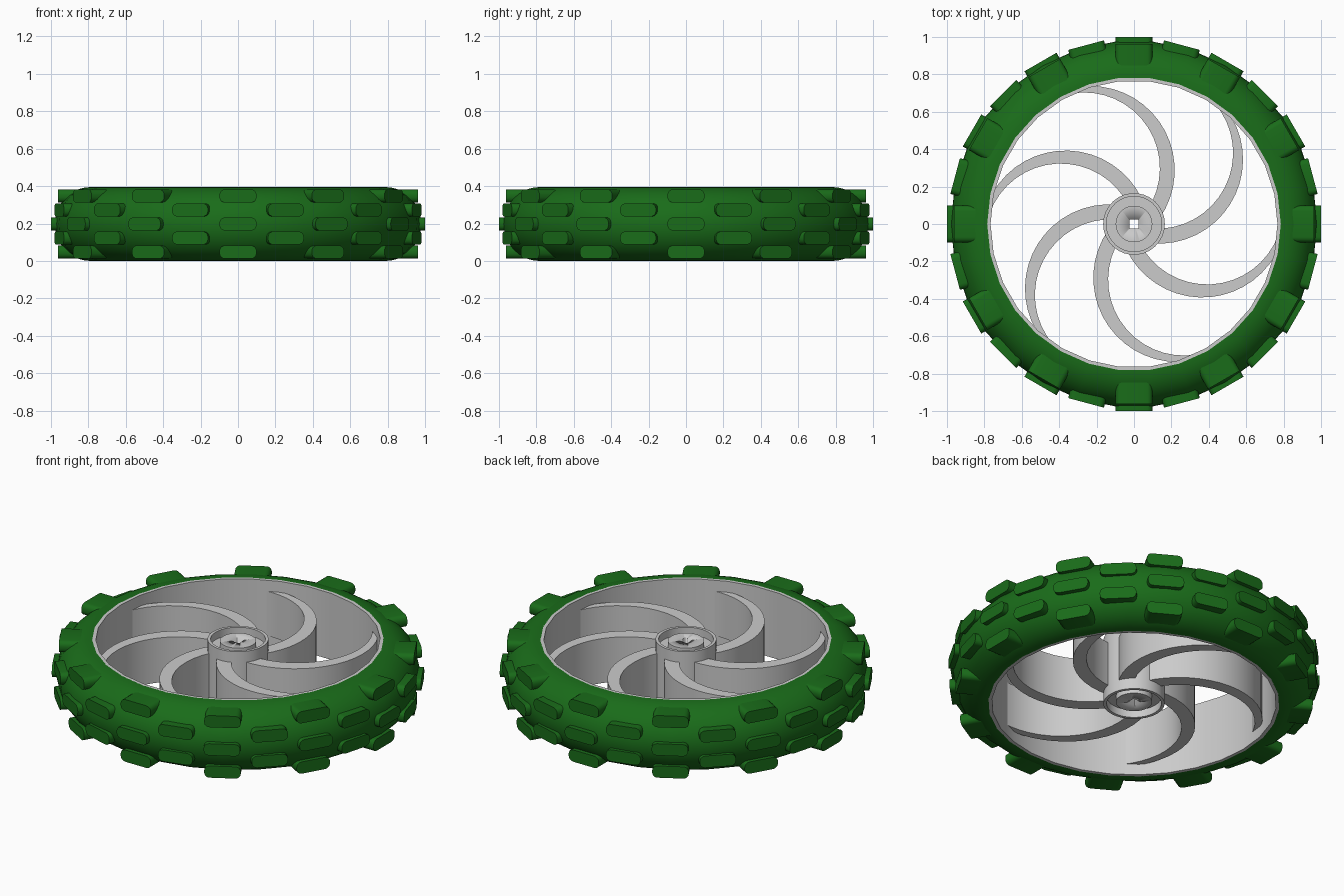
import bpy, bmesh, math
from mathutils import Matrix, Vector

if "Cube" in bpy.data.objects:
    bpy.data.objects.remove(bpy.data.objects["Cube"])

H = 0.395            # wheel width along z
MID = H / 2
SIDES = 30

green = bpy.data.materials.new("green_rubber")
green.diffuse_color = (0.01, 0.15, 0.01, 1)
green.use_nodes = True
green.node_tree.nodes["Principled BSDF"].inputs["Base Color"].default_value = green.diffuse_color


def finish(name, bm, mat=None, angle=35):
    bmesh.ops.recalc_face_normals(bm, faces=bm.faces[:])
    me = bpy.data.meshes.new(name)
    bm.to_mesh(me)
    bm.free()
    ob = bpy.data.objects.new(name, me)
    bpy.context.collection.objects.link(ob)
    if mat:
        me.materials.append(mat)
    bpy.ops.object.select_all(action='DESELECT')
    bpy.context.view_layer.objects.active = ob
    ob.select_set(True)
    bpy.ops.object.shade_smooth_by_angle(angle=math.radians(angle))
    return ob


def lathe(name, profile, mat=None, closed=True):
    """Revolve (r, z) points around z."""
    bm = bmesh.new()
    vs = [bm.verts.new((r, 0, z)) for r, z in profile]
    pairs = list(zip(vs, vs[1:])) + ([(vs[-1], vs[0])] if closed else [])
    edges = [bm.edges.new(p) for p in pairs]
    bmesh.ops.spin(bm, geom=vs + edges, cent=(0, 0, 0), axis=(0, 0, 1),
                   angle=math.tau, steps=SIDES)
    bmesh.ops.remove_doubles(bm, verts=bm.verts[:], dist=1e-5)
    return finish(name, bm, mat)


def prism(bm, points, direction):
    """Extrude a closed outline along a direction."""
    face = bm.faces.new([bm.verts.new(p) for p in points])
    ext = bmesh.ops.extrude_face_region(bm, geom=[face], use_keep_orig=True)
    new = [g for g in ext["geom"] if isinstance(g, bmesh.types.BMVert)]
    bmesh.ops.translate(bm, verts=new, vec=direction)


# Tyre: half-round section
section = [(0.785, 0.0), (0.785, H)]
for i in range(21):
    a = math.pi / 2 - math.pi * i / 20
    section.append((0.787 + 0.193 * math.cos(a), MID + MID * math.sin(a)))
lathe("tyre", section, green)

# Rim band
lathe("rim", [(0.767, 0), (0.787, 0), (0.787, H), (0.767, H)])

# Tread knobs: rounded blocks standing out radially, staggered rows
knob_outline = []
for cx, cz, start in ((0.07, 0.006, 0), (-0.07, 0.006, 90),
                      (-0.07, -0.006, 180), (0.07, -0.006, 270)):
    for k in range(5):
        a = math.radians(start + 22.5 * k)
        knob_outline.append((cx + 0.029 * math.cos(a), cz + 0.029 * math.sin(a)))

rows = (("tread_lower_edge", -0.15, 0.962, 0), ("tread_lower", -0.075, 0.99, 15),
        ("tread_centre", 0, 1.0, 0),
        ("tread_upper", 0.075, 0.99, 15), ("tread_upper_edge", 0.15, 0.962, 0))
for name, dz, radius, offset in rows:
    bm = bmesh.new()
    for n in range(12):
        rot = Matrix.Rotation(math.radians(30 * n + offset), 3, 'Z')
        pts = [rot @ Vector((0.82, x, MID + dz + z)) for x, z in knob_outline]
        prism(bm, pts, rot @ Vector((radius - 0.82, 0, 0)))
    finish(name, bm, green)


# Curved spokes: tapering crescents between two arcs
def arc(cx, cy, r, a0, a1, n=16):
    return [Vector((cx + r * math.cos(t), cy + r * math.sin(t), 0.065))
            for t in (math.radians(a0 + (a1 - a0) * i / n) for i in range(n + 1))]


spoke = arc(0.133, 0.345, 0.45, -95, 30.5) + arc(0.125, 0.38, 0.405, 40.4, -95)
for n in range(6):
    bm = bmesh.new()
    rot = Matrix.Rotation(math.radians(60 * n), 3, 'Z')
    prism(bm, [rot @ p for p in spoke], (0, 0, 0.265))
    finish("spoke_%d" % (n + 1), bm)

# Hub: drum with a recessed ring and centre boss at both ends
half = [(0, 0.385), (0.098, 0.385), (0.098, 0.35), (0.148, 0.35), (0.148, H), (0.165, H)]
hub = lathe("hub", half + [(r, H - z) for r, z in reversed(half)], closed=False)

# Square axle hole
bm = bmesh.new()
bmesh.ops.create_cube(bm, size=1, matrix=Matrix.Translation((0, 0, MID))
                      @ Matrix.Diagonal((0.05, 0.05, 0.6, 1)))
cutter = finish("axle_hole_cutter", bm)
cutter.hide_render = True
cut = hub.modifiers.new("axle_hole", 'BOOLEAN')
cut.operation = 'DIFFERENCE'
cut.solver = 'EXACT'
cut.object = cutter
bpy.ops.object.select_all(action='DESELECT')
bpy.context.view_layer.objects.active = hub
hub.select_set(True)
bpy.ops.object.modifier_apply(modifier=cut.name)
bpy.data.objects.remove(cutter)
